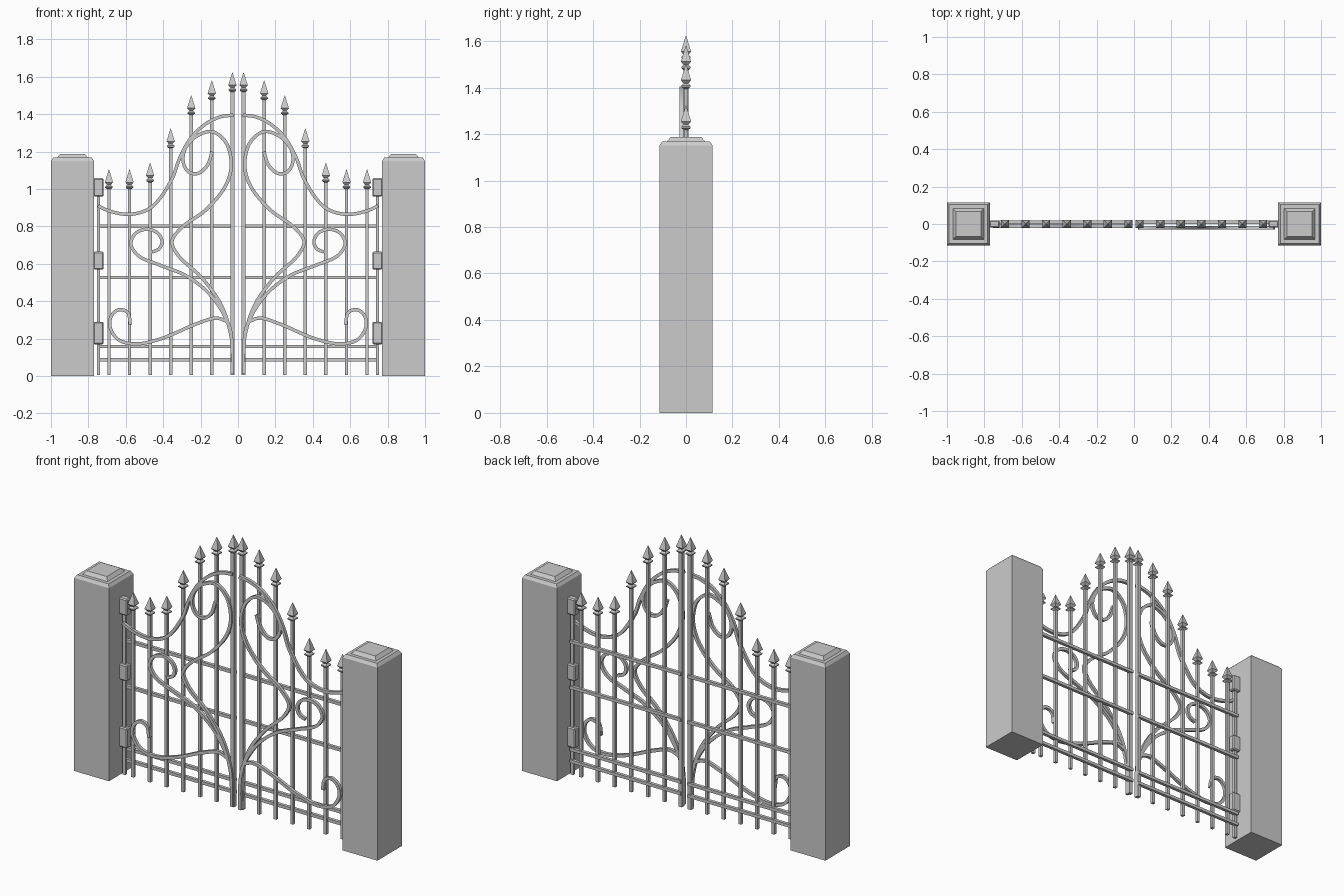
import bpy, bmesh, math
from mathutils import Vector

if "Cube" in bpy.data.objects:
    bpy.data.objects.remove(bpy.data.objects["Cube"])


def finish(name, bm):
    bmesh.ops.recalc_face_normals(bm, faces=bm.faces)
    me = bpy.data.meshes.new(name)
    bm.to_mesh(me)
    bm.free()
    ob = bpy.data.objects.new(name, me)
    bpy.context.collection.objects.link(ob)
    return ob


def box(bm, x0, x1, y0, y1, z0, z1):
    r = bmesh.ops.create_cube(bm, size=1)
    for v in r['verts']:
        v.co = Vector((x0 + (v.co.x + .5) * (x1 - x0),
                       y0 + (v.co.y + .5) * (y1 - y0),
                       z0 + (v.co.z + .5) * (z1 - z0)))


def stack(bm, cx, rings):
    """Square cross-sections (half width, z) lofted into a closed solid."""
    loops = [[bm.verts.new((cx + sx * w, sy * w, z))
              for sx, sy in ((-1, -1), (1, -1), (1, 1), (-1, 1))] for w, z in rings]
    for a, b in zip(loops, loops[1:]):
        for i in range(4):
            j = (i + 1) % 4
            bm.faces.new((a[i], a[j], b[j], b[i]))
    bm.faces.new(loops[0][::-1])
    bm.faces.new(loops[-1])


def smooth_path(pts, n=6):
    """Centripetal Catmull-Rom through the (x, z) points."""
    p = [Vector(q) for q in pts]
    p = [2 * p[0] - p[1]] + p + [2 * p[-1] - p[-2]]
    out = []
    for a, b, c, d in zip(p, p[1:], p[2:], p[3:]):
        t1 = (b - a).length ** .5
        t2 = t1 + (c - b).length ** .5
        t3 = t2 + (d - c).length ** .5
        for k in range(n):
            t = t1 + (t2 - t1) * k / n
            A1 = a * ((t1 - t) / t1) + b * (t / t1)
            A2 = b * ((t2 - t) / (t2 - t1)) + c * ((t - t1) / (t2 - t1))
            A3 = c * ((t3 - t) / (t3 - t2)) + d * ((t - t2) / (t3 - t2))
            B1 = A1 * ((t2 - t) / t2) + A2 * (t / t2)
            B2 = A2 * ((t3 - t) / (t3 - t1)) + A3 * ((t - t1) / (t3 - t1))
            out.append(B1 * ((t2 - t) / (t2 - t1)) + B2 * ((t - t1) / (t2 - t1)))
    return out + [p[-2]]


def sweep(bm, pts, s, y, half=.009):
    """Square iron bar bent along a path in the gate plane."""
    path = smooth_path(pts)
    prev = None
    for i, q in enumerate(path):
        t = (path[min(i + 1, len(path) - 1)] - path[max(i - 1, 0)]).normalized()
        nrm = Vector((-t.y, t.x)) * half
        a, b = q + nrm, q - nrm
        ring = [bm.verts.new((s * c.x, y + dy, c.y))
                for c, dy in ((a, -half), (b, -half), (b, half), (a, half))]
        if prev:
            for k in range(4):
                m = (k + 1) % 4
                bm.faces.new((prev[k], prev[m], ring[m], ring[k]))
        else:
            bm.faces.new(ring)
        prev = ring
    bm.faces.new(prev)


ARCH = [(.75, .91), (.68, .88), (.57, .865), (.46, .905), (.355, 1.05), (.31, 1.17),
        (.25, 1.275), (.17, 1.35), (.09, 1.387), (.025, 1.395)]
LYRE = [(.03, .01), (.035, .2), (.09, .38), (.195, .527), (.32, .645), (.353, .72), (.30, .795),
        (.17, .89), (.065, 1.02), (.036, 1.13), (.065, 1.25), (.14, 1.307), (.225, 1.28),
        (.285, 1.21), (.292, 1.14), (.262, 1.09), (.215, 1.083), (.165, 1.125), (.138, 1.2)]
MIDDLE = [(.03, .12), (.045, .26), (.14, .425), (.275, .535), (.41, .59), (.535, .645), (.573, .71),
          (.545, .765), (.485, .785), (.43, .765), (.406, .72), (.422, .68), (.46, .663)]
LOWER = [(.055, .29), (.115, .31), (.22, .28), (.41, .20), (.55, .172), (.64, .195), (.685, .265),
         (.675, .325), (.635, .355), (.59, .34), (.575, .275)]
BARS = [(.03, 1.623), (.14, 1.58), (.25, 1.50), (.36, 1.323), (.47, 1.14),
        (.58, 1.104), (.69, 1.104)]

for s, side in ((-1, "left"), (1, "right")):
    # masonry pillar with chamfered top and raised cap
    bm = bmesh.new()
    stack(bm, s * .885, [(.115, 0), (.115, 1.15), (.103, 1.168), (.082, 1.168), (.066, 1.188)])
    finish(side + "_pillar", bm)

    # vertical pickets
    bm = bmesh.new()
    for x, top in BARS:
        h = .011 if x < .05 else .009
        stack(bm, s * x, [(h, .005), (h, top - .085)])
    stack(bm, s * .746, [(.009, .005), (.009, 1.05)])
    finish(side + "_pickets", bm)

    # spear finials with collars
    bm = bmesh.new()
    for x, top in BARS:
        stack(bm, s * x, [(.010, top - .105), (.020, top - .097), (.020, top - .091),
                          (.010, top - .082), (.022, top - .068), (.001, top)])
    finish(side + "_finials", bm)

    # horizontal rails
    bm = bmesh.new()
    for z in (.088, .158, .527, .80):
        x0, x1 = sorted((s * .022, s * .755))
        box(bm, x0, x1, .001, .02, z - .009, z + .009)
    finish(side + "_rails", bm)

    # arch and scrollwork on the front of the pickets
    bm = bmesh.new()
    for pts in (ARCH, LYRE, MIDDLE, LOWER):
        sweep(bm, pts, s, -.012 if s < 0 else -.02)
    finish(side + "_scrollwork", bm)

    # hinge blocks
    bm = bmesh.new()
    for z0, z1 in ((.17, .29), (.57, .665), (.96, 1.058)):
        x0, x1 = sorted((s * .718, s * .772))
        box(bm, x0, x1, -.02, .02, z0, z1)
    ob = finish(side + "_hinges", bm)
    mod = ob.modifiers.new("bevel", 'BEVEL')
    mod.width = .006
    mod.segments = 1
